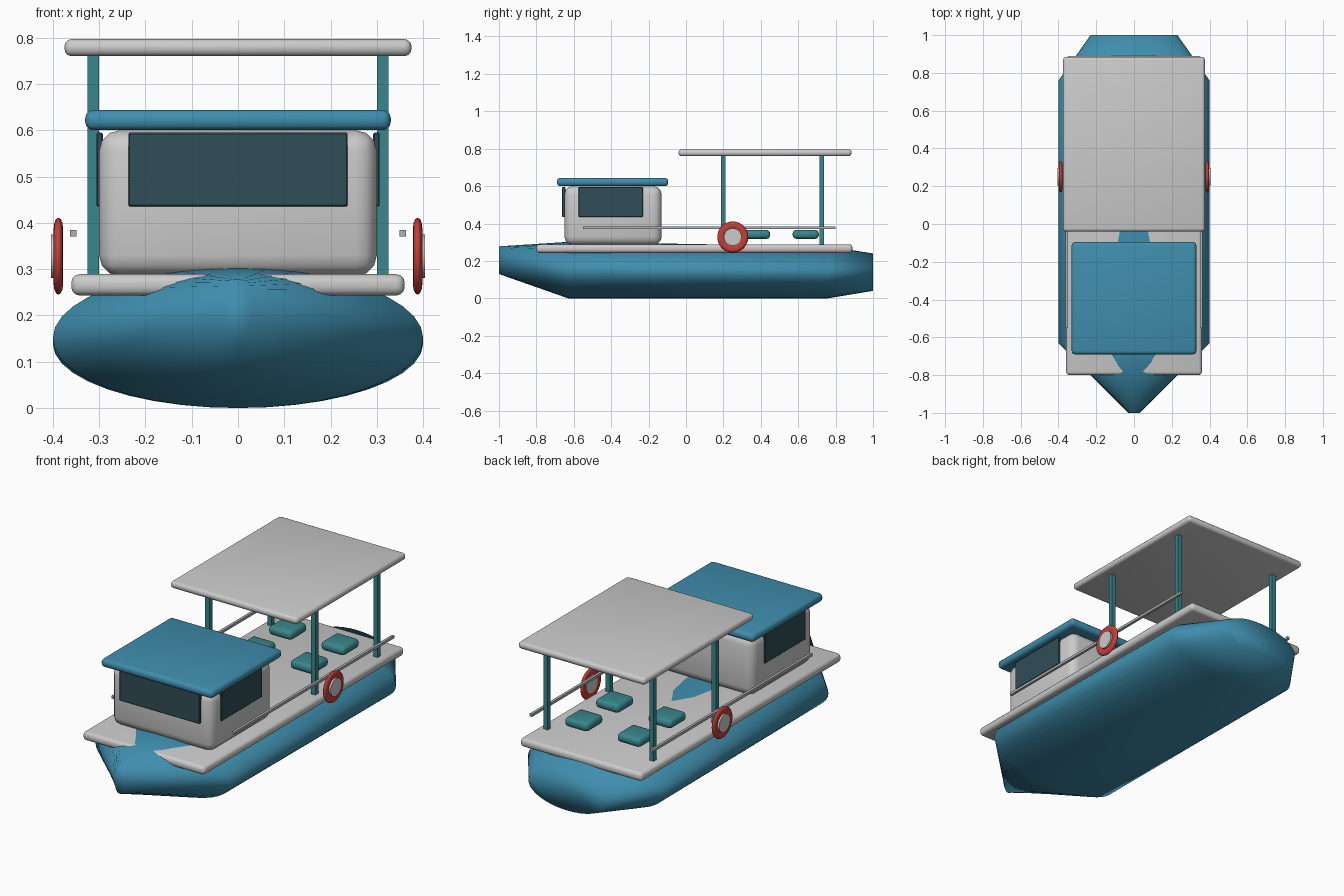
import bpy, bmesh, math
from mathutils import Matrix

if "Cube" in bpy.data.objects:
    bpy.data.objects.remove(bpy.data.objects["Cube"])


def material(name, rgb):
    m = bpy.data.materials.new(name)
    m.diffuse_color = (*rgb, 1)
    m.use_nodes = True
    m.node_tree.nodes["Principled BSDF"].inputs["Base Color"].default_value = m.diffuse_color
    return m


BLUE = material("blue_paint", (0.05, 0.27, 0.42))
WHITE = material("off_white", (0.76, 0.77, 0.75))
TEAL = material("teal", (0.04, 0.24, 0.26))
GLASS = material("dark_glass", (0.03, 0.075, 0.095))
RED = material("red", (0.55, 0.05, 0.04))
METAL = material("rail_grey", (0.42, 0.45, 0.46))


def finish(bm, name, mat, angle=None):
    bmesh.ops.recalc_face_normals(bm, faces=bm.faces)
    me = bpy.data.meshes.new(name)
    bm.to_mesh(me)
    bm.free()
    ob = bpy.data.objects.new(name, me)
    bpy.context.collection.objects.link(ob)
    me.materials.append(mat)
    bpy.ops.object.select_all(action='DESELECT')
    ob.select_set(True)
    bpy.context.view_layer.objects.active = ob
    if angle is None:
        bpy.ops.object.shade_smooth()
    else:
        bpy.ops.object.shade_smooth_by_angle(angle=math.radians(angle))
    return ob


def box(name, x, y, z, mat, bevel=0.0, segments=3):
    """Box from (min, max) ranges, with rounded edges."""
    bm = bmesh.new()
    bmesh.ops.create_cube(bm, size=1)
    for v in bm.verts:
        for i, (lo, hi) in enumerate((x, y, z)):
            v.co[i] = lo if v.co[i] < 0 else hi
    if bevel:
        bmesh.ops.bevel(bm, geom=bm.edges[:], offset=bevel, segments=segments,
                        profile=0.5, affect='EDGES', clamp_overlap=True)
    return finish(bm, name, mat, 30)


def around(c, size):
    return (c - size / 2, c + size / 2)


# Hull: elliptical sections (y, half width, bottom, top) lofted bow to stern
sections = [(-1.0, 0.03, 0.13, 0.278), (-0.63, 0.40, 0.0, 0.302),
            (0.76, 0.40, 0.0, 0.278), (1.0, 0.23, 0.04, 0.24)]
N = 40
bm = bmesh.new()
rings = []
for y, w, lo, hi in sections:
    rings.append([bm.verts.new((w * math.cos(2 * math.pi * i / N), y,
                                (lo + hi) / 2 + (hi - lo) / 2 * math.sin(2 * math.pi * i / N)))
                  for i in range(N)])
for a, b in zip(rings, rings[1:]):
    for i in range(N):
        j = (i + 1) % N
        bm.faces.new((a[i], a[j], b[j], b[i]))
bm.faces.new(rings[0])
bm.faces.new(rings[-1])
finish(bm, "hull", BLUE)

# Deck, cabin and roofs
box("deck", (-0.36, 0.36), (-0.80, 0.89), (0.243, 0.289), WHITE, 0.018)
box("cabin", (-0.30, 0.30), (-0.65, -0.13), (0.285, 0.60), WHITE, 0.045)
box("cabin_roof", (-0.33, 0.33), (-0.69, -0.095), (0.60, 0.644), BLUE, 0.018)
box("canopy", (-0.375, 0.375), (-0.04, 0.885), (0.76, 0.797), WHITE, 0.016)

# Windows
box("front_window", (-0.237, 0.237), (-0.662, -0.645), (0.435, 0.595), GLASS, 0.003, 1)

for side, s in (("left", -1), ("right", 1)):
    box(side + "_window", around(s * 0.299, 0.014), (-0.575, -0.23), (0.435, 0.595), GLASS, 0.003, 1)

    # Side rails
    box(side + "_rail", around(s * 0.356, 0.014), (-0.55, 0.80), around(0.377, 0.014), METAL)

    # Canopy posts and seats
    for end, py, sy in (("front", 0.20, 0.38), ("back", 0.725, 0.64)):
        box(f"{end}_{side}_post", around(s * 0.3125, 0.025), around(py, 0.025), (0.28, 0.765), TEAL)
        box(f"{end}_{side}_seat", around(s * 0.155, 0.14), around(sy, 0.14), (0.318, 0.366), TEAL, 0.02)

    # Life ring: flattened torus
    bm = bmesh.new()
    M, K = 32, 12
    grid = []
    for i in range(M):
        a = 2 * math.pi * i / M
        row = []
        for k in range(K):
            t = 2 * math.pi * k / K
            r = 0.062 + 0.021 * math.cos(t)
            row.append(bm.verts.new((s * 0.388 + 0.010 * math.sin(t),
                                     0.25 + r * math.cos(a), 0.328 + r * math.sin(a))))
        grid.append(row)
    for i in range(M):
        for k in range(K):
            bm.faces.new((grid[i][k], grid[(i + 1) % M][k],
                          grid[(i + 1) % M][(k + 1) % K], grid[i][(k + 1) % K]))
    finish(bm, side + "_life_ring", RED)

    # Disc in the middle of the ring
    bm = bmesh.new()
    bmesh.ops.create_cone(bm, cap_ends=True, segments=32, radius1=0.047, radius2=0.047, depth=0.024,
                          matrix=Matrix.Translation((s * 0.392, 0.25, 0.328))
                          @ Matrix.Rotation(math.pi / 2, 4, 'Y'))
    finish(bm, side + "_ring_disc", WHITE, 30)
